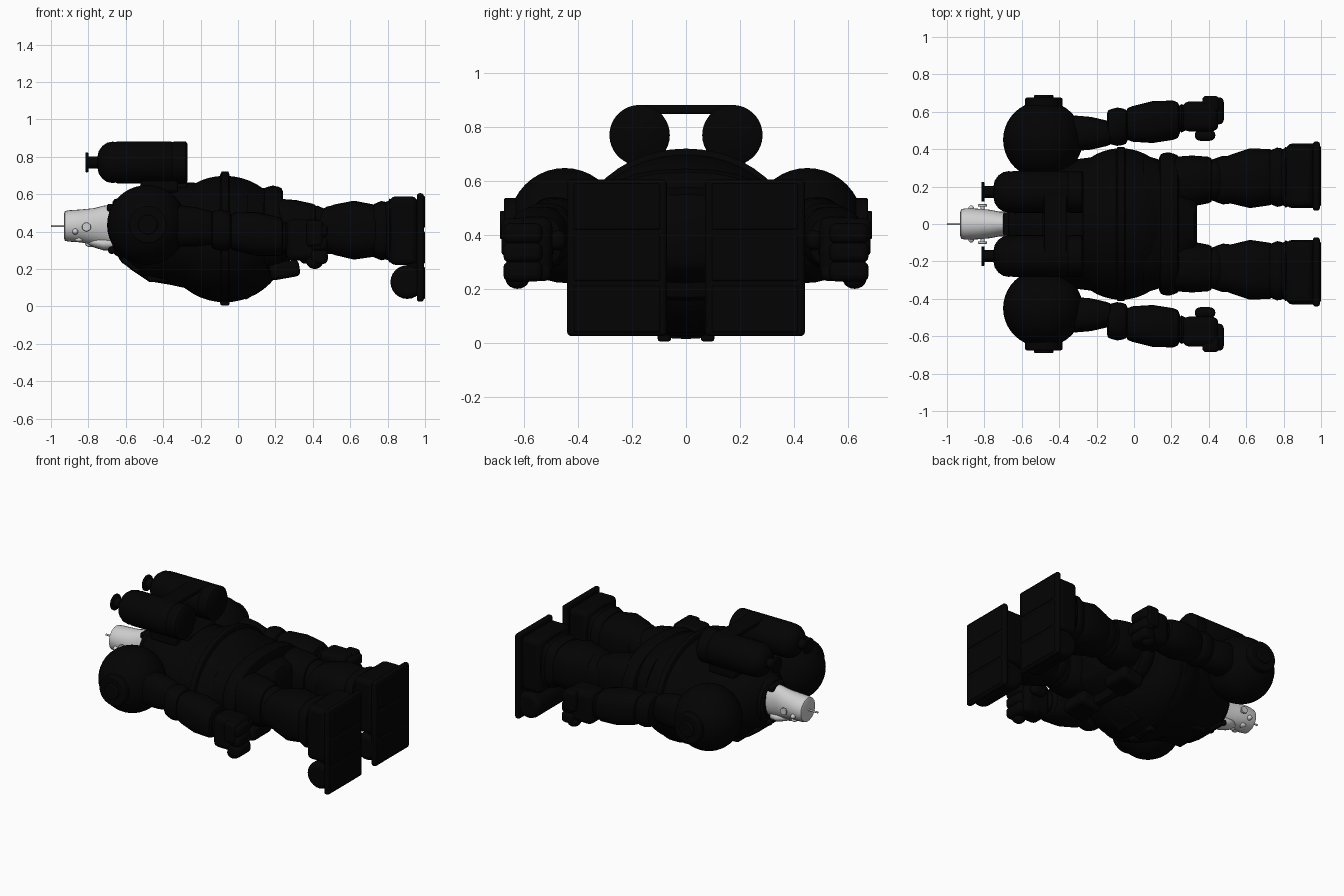
import bpy, bmesh, math
from mathutils import Matrix, Vector

old = bpy.data.objects.get("Cube")
if old:
    bpy.data.objects.remove(old, do_unlink=True)


def material(name, value):
    m = bpy.data.materials.new(name)
    m.use_nodes = True
    m.diffuse_color = (value, value, value, 1)
    m.node_tree.nodes["Principled BSDF"].inputs["Base Color"].default_value = (value, value, value, 1)
    return m


BLACK = material("suit black", 0.001)
GREY = material("head light grey", 0.62)


def finish(name, bm, mat, bevel=0):
    bmesh.ops.recalc_face_normals(bm, faces=bm.faces)
    me = bpy.data.meshes.new(name)
    bm.to_mesh(me)
    bm.free()
    me.materials.append(mat)
    ob = bpy.data.objects.new(name, me)
    bpy.context.collection.objects.link(ob)
    if bevel:
        mod = ob.modifiers.new("rounding", "BEVEL")
        mod.width, mod.segments = bevel, 3
    bpy.ops.object.select_all(action="DESELECT")
    ob.select_set(True)
    bpy.context.view_layer.objects.active = ob
    bpy.ops.object.shade_smooth_by_angle(angle=math.radians(40))
    return ob


def loft(name, sections, mat=BLACK, n=28, power=1.0):
    """Skin of oval sections (x, y, z, half width y, half height z) along x."""
    bm = bmesh.new()
    rings = []
    for x, y, z, ry, rz in sections:
        ring = []
        for i in range(n):
            c, s = math.cos(math.tau * i / n), math.sin(math.tau * i / n)
            c, s = (math.copysign(abs(v) ** power, v) for v in (c, s))
            ring.append(bm.verts.new((x, y + ry * c, z + rz * s)))
        rings.append(ring)
    for a, b in zip(rings, rings[1:]):
        for i in range(n):
            bm.faces.new((a[i], a[(i + 1) % n], b[(i + 1) % n], b[i]))
    bm.faces.new(rings[0])
    bm.faces.new(rings[-1])
    return finish(name, bm, mat)


def pad(name, x0, x1, a, b, bulge=.006, r=0.025, power=0.8):
    """Limb segment with rounded ends; a and b are (y, z, ry, rz) at either end."""
    mid = [(p + q) / 2 for p, q in zip(a, b)]
    inner = lambda s: (s[0], s[1], s[2] - r, s[3] - r)
    return loft(name, [(x0, *inner(a)), (x0 + r * .3, a[0], a[1], a[2] - r * .3, a[3] - r * .3),
                       (x0 + r, *a), ((x0 + x1) / 2, mid[0], mid[1], mid[2] + bulge, mid[3] + bulge),
                       (x1 - r, *b), (x1 - r * .3, b[0], b[1], b[2] - r * .3, b[3] - r * .3),
                       (x1, *inner(b))], power=power)


def ball(name, loc, radii, mat=BLACK, seg=32):
    bm = bmesh.new()
    bmesh.ops.create_uvsphere(bm, u_segments=seg, v_segments=seg // 2, radius=1)
    bmesh.ops.transform(bm, matrix=Matrix.Translation(loc) @ Matrix.Diagonal((*radii, 1)), verts=bm.verts)
    return finish(name, bm, mat)


def box(name, loc, size, bevel=0.015, tilt=0):
    bm = bmesh.new()
    bmesh.ops.create_cube(bm, size=1)
    turn = Matrix.Rotation(math.radians(tilt), 4, "Y")
    bmesh.ops.transform(bm, matrix=Matrix.Translation(loc) @ turn @ Matrix.Diagonal((*size, 1)), verts=bm.verts)
    return finish(name, bm, BLACK, bevel)


def rod(name, a, b, r, mat=BLACK, bevel=0, n=24):
    a, b = Vector(a), Vector(b)
    bm = bmesh.new()
    bmesh.ops.create_cone(bm, cap_ends=True, segments=n, radius1=r, radius2=r, depth=(b - a).length)
    rot = Vector((0, 0, 1)).rotation_difference(b - a).to_matrix().to_4x4()
    bmesh.ops.transform(bm, matrix=Matrix.Translation((a + b) / 2) @ rot, verts=bm.verts)
    return finish(name, bm, mat, bevel)


# Torso: round belly, seam band, chest and collar
ball("belly", (-.07, 0, .36), (.34, .405, .338), seg=48)
loft("belly_seam", [(-.095, 0, .367, .40, .338), (-.088, 0, .367, .412, .353),
                    (-.052, 0, .367, .412, .353), (-.045, 0, .367, .40, .338)], n=48)
loft("chest", [(-.65, 0, .42, .13, .14), (-.63, 0, .415, .17, .17), (-.57, 0, .41, .23, .215),
               (-.48, 0, .40, .29, .265), (-.36, 0, .39, .34, .275), (-.2, 0, .37, .36, .29)], n=40)
loft("collar", [(-.64, 0, .43, .10, .115), (-.668, 0, .43, .105, .118), (-.672, 0, .43, .115, .128),
                (-.66, 0, .425, .14, .148), (-.63, 0, .42, .15, .16)], n=40)
box("nape_guard", (-.675, 0, .528), (.05, .125, .04), .01)
box("chest_box", (-.42, 0, .19), (.13, .26, .12))
box("chest_upper_plate", (-.56, 0, .24), (.12, .24, .08), tilt=35)
box("back_plate", (-.38, 0, .62), (.22, .3, .1))
box("belly_plate", (.075, 0, .085), (.12, .2, .05), tilt=-32)
for s in (1, -1):
    box("seam_buckle", (-.07, .08 * s, .045), (.05, .05, .08), .01)
    ball("collar_stud", (-.675, .06 * s, .3), (.02, .02, .02), seg=16)

# Pelvis and waist belt
loft("pelvis", [(.05, 0, .38, .37, .27), (.15, 0, .39, .34, .24), (.25, 0, .4, .26, .17),
                (.32, 0, .41, .18, .14), (.338, 0, .41, .13, .11)], power=.8)
pad("waist_belt", .135, .24, (0, .40, .38, .24), (0, .40, .375, .24), power=.85)

# Twin tanks with valves and a bridging handle
for s in (1, -1):
    y, z = .172 * s, .77
    loft("tank", [(x, y, z, r, r) for x, r in
                  ((-.75, .035), (-.745, .06), (-.725, .088), (-.70, .105), (-.67, .111), (-.655, .108),
                   (-.645, .112), (-.36, .112), (-.352, .108), (-.34, .112), (-.28, .112), (-.27, .1))], n=36)
    rod("tank_stem", (-.81, y, z), (-.74, y, z), .032)
    rod("tank_valve_wheel", (-.815, y, z), (-.80, y, z), .053, bevel=.004)
    box("tank_saddle", (-.42, .17 * s, .65), (.2, .1, .08))
box("tank_bridge", (-.42, 0, .865), (.12, .36, .032), .008)

# Head lying face down, with mast
loft("head", [(-.93, 0, .43, .06, .068), (-.925, 0, .43, .078, .08), (-.90, 0, .43, .084, .084),
              (-.84, 0, .43, .082, .088), (-.77, 0, .427, .076, .098), (-.72, 0, .43, .066, .108),
              (-.68, 0, .43, .066, .11), (-.62, 0, .43, .066, .11)], GREY)
loft("jaw", [(-.80, 0, .35, .03, .02), (-.77, 0, .345, .05, .03), (-.72, 0, .335, .06, .035),
             (-.67, 0, .335, .05, .035)], GREY, n=16)
rod("mast", (-1, 0, .43), (-.91, 0, .43), .006, GREY, n=12)
ball("nose", (-.79, 0, .335), (.028, .015, .018), GREY, 16)
for s in (1, -1):
    rod("ear_stem", (-.81, .07 * s, .425), (-.81, .1 * s, .425), .012, GREY)
    rod("ear_disc", (-.81, .093 * s, .425), (-.81, .106 * s, .425), .024, GREY, .003)
    ball("brow_knob", (-.87, .08 * s, .40), (.016, .02, .016), GREY, 16)
    ball("eye", (-.85, .035 * s, .357), (.022, .024, .014), GREY, 16)

for s in (1, -1):
    # Shoulder dome with stepped outer cap
    ball("shoulder", (-.487, .45 * s, .435), (.213, .208, .213), seg=40)
    rod("shoulder_cap", (-.482, .6 * s, .437), (-.482, .675 * s, .437), .1, bevel=.008)
    rod("shoulder_button", (-.482, .66 * s, .437), (-.482, .69 * s, .437), .052, bevel=.006)

    # Arm segments
    pad("upper_arm", -.34, -.12, (.485 * s, .43, .095, .11), (.485 * s, .42, .068, .09))
    pad("elbow", -.145, -.035, (.52 * s, .41, .095, .105), (.52 * s, .405, .098, .105))
    pad("forearm", -.045, .245, (.535 * s, .40, .095, .105), (.555 * s, .375, .105, .105), .012, .035)
    pad("wrist", .22, .29, (.565 * s, .37, .07, .08), (.565 * s, .365, .07, .08))

    # Fist: palm, knuckle guard, curled fingers and thumb
    box("palm", (.355, .575 * s, .355), (.19, .16, .22), .035)
    box("knuckle_guard", (.41, .64 * s, .39), (.09, .09, .14), .02)
    for k in range(3):
        z = .405 - .07 * k
        box("finger", (.435, .605 * s, z), (.09, .145, .076), .025)
        box("finger_curl", (.39, .545 * s, z), (.12, .09, .072), .025)
    ball("finger_tip", (.41, .625 * s, .24), (.045, .045, .04), seg=20)
    box("thumb", (.38, .475 * s, .38), (.11, .06, .075), .028)

    # Hip joint and pouch
    box("front_pouch", (.25, .2 * s, .195), (.16, .2, .09), .025, -10)
    ball("hip_joint", (.2, .23 * s, .41), (.12, .13, .17))

    # Leg segments
    pad("thigh", .2, .42, (.225 * s, .42, .135, .155), (.235 * s, .41, .125, .14))
    pad("thigh_cuff", .38, .47, (.235 * s, .41, .105, .125), (.235 * s, .41, .11, .12))
    pad("knee", .42, .53, (.235 * s, .405, .12, .11), (.235 * s, .41, .128, .13))
    pad("shin", .49, .75, (.24 * s, .41, .13, .135), (.25 * s, .405, .15, .14), .02, power=.75)
    pad("shin_cuff", .72, .81, (.25 * s, .405, .15, .15), (.25 * s, .405, .155, .155), power=.65)

    # Boot with wide cuff, rounded toe and slab sole
    pad("ankle", .78, .84, (.25 * s, .405, .155, .16), (.25 * s, .405, .16, .17), power=.6)
    box("boot", (.885, .255 * s, .405), (.15, .33, .365), .03)
    rod("boot_toe", (.905, .085 * s, .13), (.905, .43 * s, .13), .09, bevel=.03)
    box("instep", (.93, .255 * s, .2), (.06, .3, .14), .02)
    box("sole", (.975, .256 * s, .315), (.038, .37, .58), .015)
    for z in (.125, .315, .505):
        box("sole_tread", (.99, .256 * s, z), (.02, .32, .17), .006)
